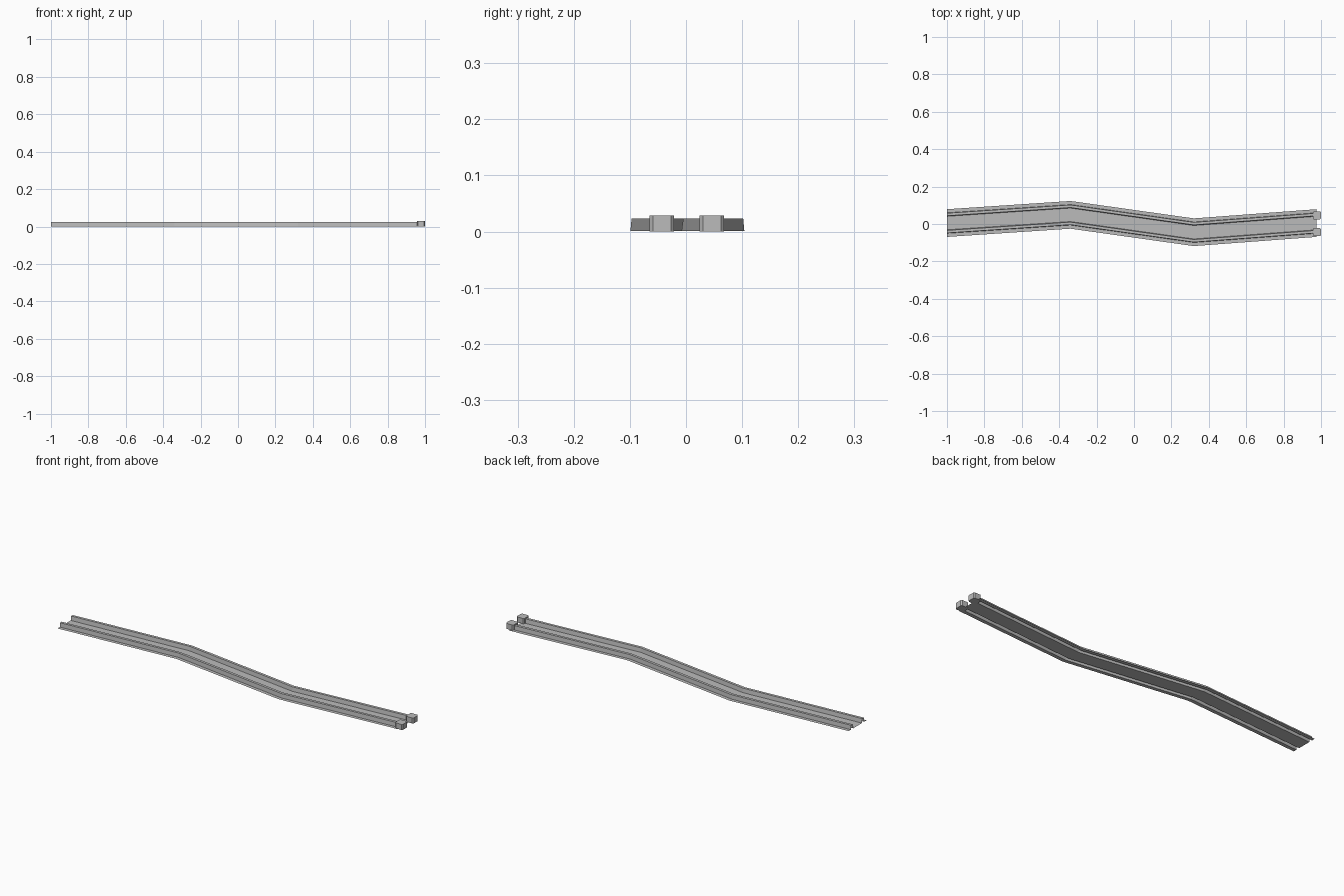
import bpy, bmesh

if "Cube" in bpy.data.objects:
    bpy.data.objects.remove(bpy.data.objects["Cube"])

grey = bpy.data.materials.new("light grey")
grey.diffuse_color = (0.5, 0.5, 0.5, 1)
grey.use_nodes = True
grey.node_tree.nodes["Principled BSDF"].inputs["Base Color"].default_value = grey.diffuse_color


def add_object(name, bm):
    bmesh.ops.recalc_face_normals(bm, faces=bm.faces)
    mesh = bpy.data.meshes.new(name)
    bm.to_mesh(mesh)
    bm.free()
    mesh.materials.append(grey)
    obj = bpy.data.objects.new(name, mesh)
    bpy.context.collection.objects.link(obj)
    return obj


# Track centreline, seen from above: two gentle bends
path = [(-1.0, 0.005), (-0.34, 0.049), (0.32, -0.044), (0.975, 0.005)]

# Half cross-section (offset, height): outer flange, raised rail, bed
half = [(0.074, 0.001), (0.055, 0.001), (0.053, 0.023),
        (0.039, 0.023), (0.036, 0.001)]
profile = half + [(-y, z) for y, z in reversed(half)]

# Thin pressed track sheet swept along the centreline
bm = bmesh.new()
rows = [[bm.verts.new((x, c + y, z)) for y, z in profile] for x, c in path]
for a, b in zip(rows, rows[1:]):
    for i in range(len(profile) - 1):
        bm.faces.new((a[i], b[i], b[i + 1], a[i + 1]))
track = add_object("track_sheet", bm)
for f in track.data.polygons:
    if f.normal.z < -0.5:
        track.data.flip_normals()
        break

# Chamfered block on the end of each rail
for name, y in (("left_end_block", 0.046), ("right_end_block", -0.043)):
    bm = bmesh.new()
    bmesh.ops.create_cube(bm, size=1)
    for v in bm.verts:
        v.co = (0.978 + v.co.x * 0.044, y + v.co.y * 0.044,
                0.0145 + v.co.z * 0.029)
    upright = [e for e in bm.edges
               if abs(e.verts[0].co.z - e.verts[1].co.z) > 0.01]
    bmesh.ops.bevel(bm, geom=upright, offset=0.006, segments=1,
                    affect='EDGES')
    add_object(name, bm)
